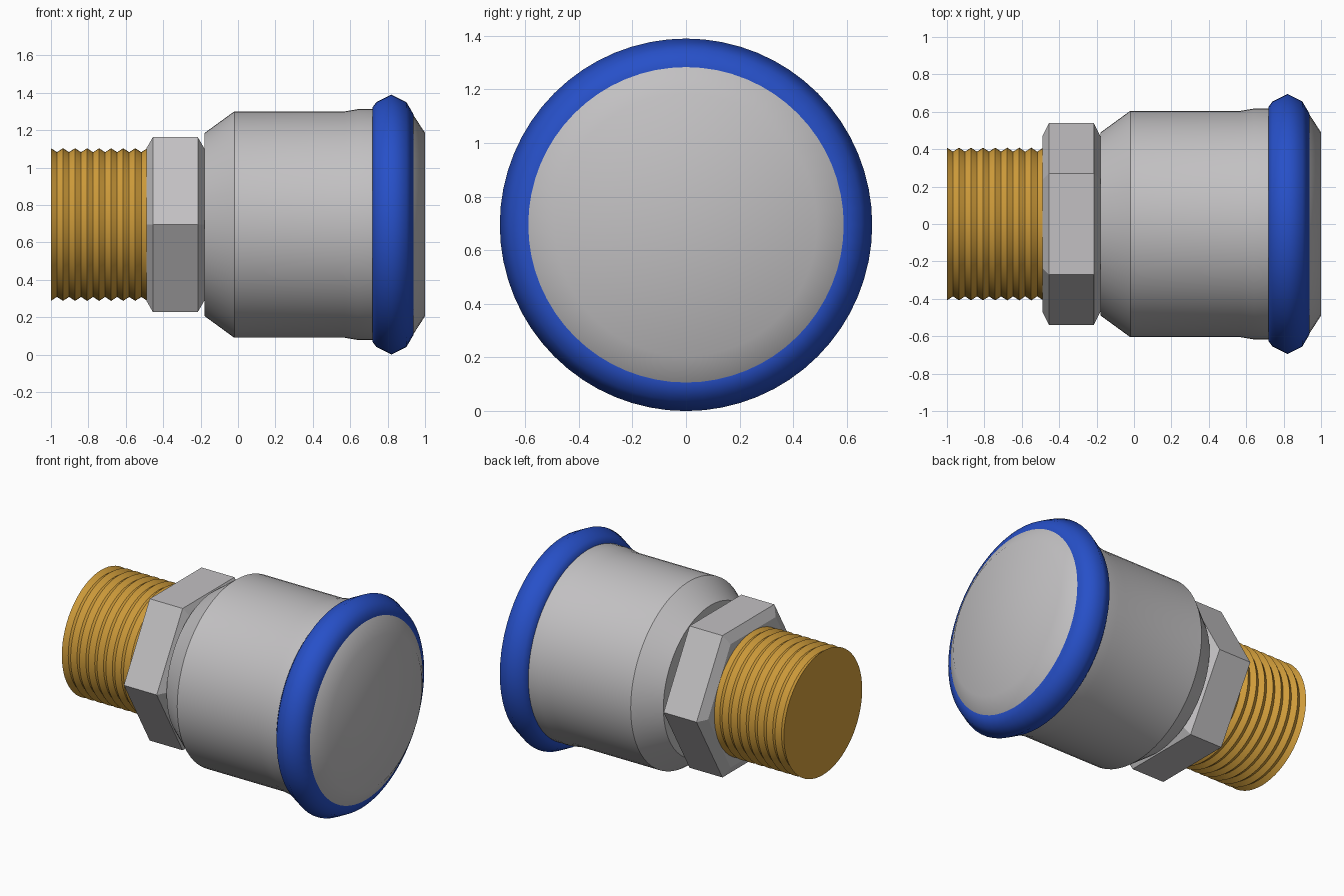
import bpy, bmesh, math

cube = bpy.data.objects.get("Cube")
if cube:
    bpy.data.objects.remove(cube, do_unlink=True)

AXIS_Z = 0.695


def material(name, rgb):
    m = bpy.data.materials.new(name)
    m.use_nodes = True
    m.diffuse_color = (*rgb, 1)
    m.node_tree.nodes["Principled BSDF"].inputs["Base Color"].default_value = (*rgb, 1)
    return m


def lathe(name, profile, mat, sides=64, closed=False, crease=None):
    """Turn (x, radius) points around the x axis; caps the ends unless closed."""
    bm = bmesh.new()
    rings = []
    for x, r in profile:
        angles = [2 * math.pi * i / sides for i in range(sides)]
        rings.append([bm.verts.new((x, r * math.cos(a), r * math.sin(a))) for a in angles])
    pairs = list(zip(rings, rings[1:]))
    if closed:
        pairs.append((rings[-1], rings[0]))
    for a, b in pairs:
        for i in range(sides):
            j = (i + 1) % sides
            bm.faces.new((a[i], a[j], b[j], b[i]))
    if not closed:
        bm.faces.new(rings[0])
        bm.faces.new(rings[-1])
    bmesh.ops.recalc_face_normals(bm, faces=bm.faces)
    mesh = bpy.data.meshes.new(name)
    bm.to_mesh(mesh)
    bm.free()
    mesh.materials.append(mat)
    obj = bpy.data.objects.new(name, mesh)
    obj.location.z = AXIS_Z
    bpy.context.collection.objects.link(obj)
    if crease:
        bpy.ops.object.select_all(action="DESELECT")
        obj.select_set(True)
        bpy.context.view_layer.objects.active = obj
        bpy.ops.object.shade_smooth_by_angle(angle=math.radians(crease))
    return obj


steel = material("steel grey", (0.54, 0.53, 0.54))
brass = material("brass", (0.66, 0.35, 0.045))
blue = material("blue plastic", (0.02, 0.08, 0.58))

# Threaded end: ridges alternate between crest and root
turns = 8
start, end = -1.0, -0.485
thread = [(start + (end - start) * i / (2 * turns), 0.387 if i % 2 else 0.408)
          for i in range(2 * turns + 1)]
lathe("threaded_end", thread, brass, crease=30)

# Hexagonal nut with tapered ends, corners pointing sideways
lathe("hex_nut", [(-0.49, 0.47), (-0.455, 0.54), (-0.215, 0.54), (-0.18, 0.47)],
      steel, sides=6)

# Main sleeve with its shoulder and tapered mouth
lathe("sleeve", [(-0.178, 0.49), (-0.02, 0.605), (0.57, 0.605), (0.64, 0.617),
                 (0.82, 0.617), (0.92, 0.612), (0.935, 0.59), (1.0, 0.49)],
      steel, crease=34.5)

# Coloured collar around the mouth
lathe("collar_ring", [(0.718, 0.60), (0.718, 0.625), (0.74, 0.655), (0.82, 0.695),
                      (0.90, 0.655), (0.937, 0.592), (0.93, 0.57)],
      blue, closed=True, crease=60)
